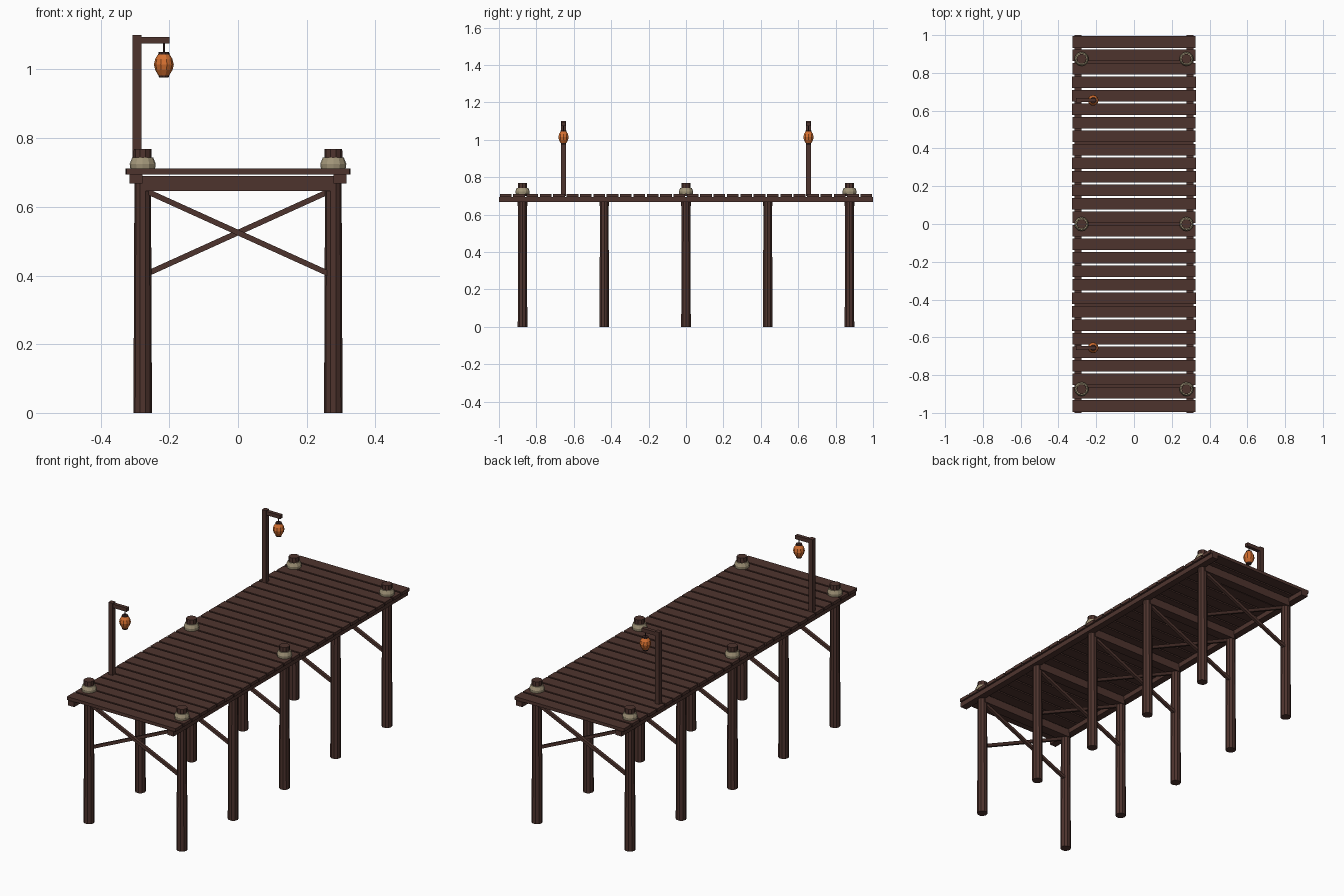
import bpy, math, random
from mathutils import Vector

random.seed(4)
cube = bpy.data.objects.get("Cube")
if cube:
    bpy.data.objects.remove(cube, do_unlink=True)


def material(name, rgb):
    m = bpy.data.materials.new(name)
    m.use_nodes = True
    col = (*rgb, 1)
    m.diffuse_color = col
    m.node_tree.nodes["Principled BSDF"].inputs["Base Color"].default_value = col
    return m


WOOD = material("brown wood", (0.076, 0.034, 0.027))
DARK = material("dark wood", (0.048, 0.020, 0.017))
ROPE = material("tan rope", (0.36, 0.30, 0.19))
GLOW = material("orange lantern", (0.66, 0.16, 0.03))


def add(name, verts, faces, mat):
    me = bpy.data.meshes.new(name)
    me.from_pydata(verts, [], faces)
    me.materials.append(mat)
    ob = bpy.data.objects.new(name, me)
    bpy.context.collection.objects.link(ob)
    return ob


def box(name, center, size, mat=WOOD):
    hx, hy, hz = (s / 2 for s in size)
    v = [(x, y, z) for x in (-hx, hx) for y in (-hy, hy) for z in (-hz, hz)]
    f = [(0, 1, 3, 2), (4, 6, 7, 5), (0, 4, 5, 1), (2, 3, 7, 6), (0, 2, 6, 4), (1, 5, 7, 3)]
    ob = add(name, v, f, mat)
    ob.location = center
    return ob


def lathe(name, x, y, profile, sides, mat):
    """Closed faceted solid from (radius, height) rings, bottom to top."""
    verts = [(x + r * math.cos(math.tau * i / sides), y + r * math.sin(math.tau * i / sides), z)
             for r, z in profile for i in range(sides)]
    faces = [tuple(reversed(range(sides)))]
    for k in range(len(profile) - 1):
        for i in range(sides):
            j = (i + 1) % sides
            a, b = k * sides, (k + 1) * sides
            faces.append((a + i, a + j, b + j, b + i))
    faces.append(tuple(range(len(verts) - sides, len(verts))))
    return add(name, verts, faces, mat)


def beam(name, a, b, thick, mat=WOOD):
    a, b = Vector(a), Vector(b)
    ob = box(name, (a + b) / 2, ((b - a).length, thick, thick), mat)
    ob.rotation_euler.y = -math.atan2(b.z - a.z, b.x - a.x)
    return ob


# Deck planks
COUNT = 28
PITCH = 2 / COUNT
for i in range(COUNT):
    y = -1 + PITCH * (i + 0.5)
    length = 0.652 + random.uniform(-0.004, 0.004)
    box("deck_plank", (0, y, 0.7025), (length, PITCH - 0.009, 0.017))

# Long stringers under the deck edges
for side in (-1, 1):
    box("stringer", (side * 0.297, 0, 0.681), (0.038, 2, 0.026))

# Post rows with crossbeam and X brace
ROW = 0.437
for r in range(-2, 3):
    y = r * ROW
    box("crossbeam", (0, y, 0.668), (0.56, 0.052, 0.044))
    for side in (-1, 1):
        x = side * 0.2775
        lathe("post", x, y, [(0.027, 0), (0.024, 0.69)], 10, WOOD)
        beam("cross_brace", (-0.265, y + side * 0.008, 0.525 - side * 0.12),
             (0.265, y + side * 0.008, 0.525 + side * 0.12), 0.016)
        # Mooring bollards on every second row
        if r % 2 == 0:
            lathe("bollard", x, y, [(0.027, 0.70), (0.026, 0.768)], 10, WOOD)
            lathe("rope_wrap", x, y, [(0.036, 0.711), (0.038, 0.725), (0.031, 0.743)], 12, ROPE)

# Lamp posts with hanging lanterns
LX = -0.216
for y in (-0.655, 0.655):
    box("lamp_post", (-0.294, y, 0.90), (0.025, 0.025, 0.40))
    box("lamp_arm", (-0.251, y, 1.085), (0.102, 0.02, 0.02))
    lathe("lantern_cord", LX, y, [(0.003, 1.04), (0.003, 1.08)], 6, DARK)
    lathe("lantern", LX, y, [(0.016, 0.983), (0.025, 0.998), (0.029, 1.014),
                             (0.025, 1.031), (0.016, 1.045)], 10, GLOW)
    lathe("lantern_top_cap", LX, y, [(0.017, 1.042), (0.015, 1.051)], 10, DARK)
    lathe("lantern_bottom_cap", LX, y, [(0.014, 0.976), (0.016, 0.985)], 10, DARK)
